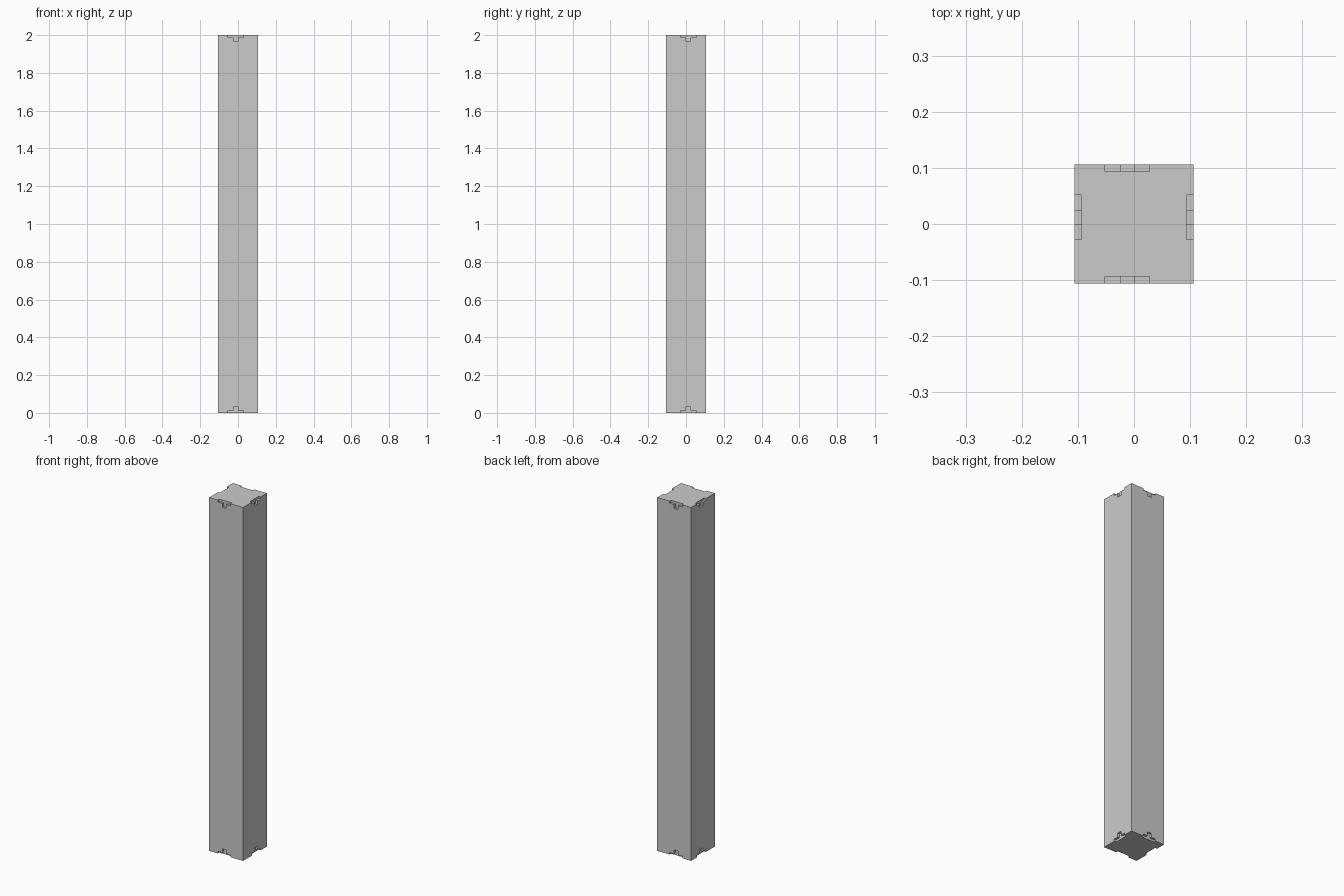
import bpy, bmesh
from math import pi
from mathutils import Matrix, Vector

if "Cube" in bpy.data.objects:
    bpy.data.objects.remove(bpy.data.objects["Cube"])

W = 0.106       # half width of the column
H = 2.0         # height
DEPTH = 0.0125  # how far the notches go into each face
C = 0.012       # sideways offset of the notches


def mesh_object(name, bm):
    bmesh.ops.recalc_face_normals(bm, faces=bm.faces)
    me = bpy.data.meshes.new(name)
    bm.to_mesh(me)
    bm.free()
    ob = bpy.data.objects.new(name, me)
    bpy.context.collection.objects.link(ob)
    return ob


# Square column shaft
bm = bmesh.new()
bmesh.ops.create_cube(bm, size=1, matrix=Matrix.Translation((0, 0, H / 2)) @ Matrix.Diagonal((2 * W, 2 * W, H, 1)))
column = mesh_object("column", bm)

# Stepped notches, cut in each face at both ends
profile = [(-0.04, -0.02), (0.04, -0.02), (0.04, 0.012), (0.012, 0.012),
           (0.012, 0.034), (-0.012, 0.034), (-0.012, 0.012), (-0.04, 0.012)]
bm = bmesh.new()
for side in range(4):
    axis_y = side % 2 == 1
    # front and back notches sit at x = -C, left and right ones at y = +C
    shift = Vector((0, C, 0)) if axis_y else Vector((-C, 0, 0))
    turn = Matrix.Translation(shift) @ Matrix.Rotation(side * pi / 2, 4, 'Z')
    for top in (False, True):
        face = bm.faces.new([bm.verts.new(turn @ Vector((x, -W - 0.02, H - z if top else z))) for x, z in profile])
        inward = turn.to_3x3() @ Vector((0, 0.02 + DEPTH, 0))
        ext = bmesh.ops.extrude_face_region(bm, geom=[face], use_keep_orig=True)
        bmesh.ops.translate(bm, vec=inward, verts=[g for g in ext["geom"] if isinstance(g, bmesh.types.BMVert)])
cutter = mesh_object("notch_cutter", bm)
cutter.hide_render = True
cutter.hide_set(True)

mod = column.modifiers.new("notches", 'BOOLEAN')
mod.operation = 'DIFFERENCE'
mod.solver = 'EXACT'
mod.object = cutter
